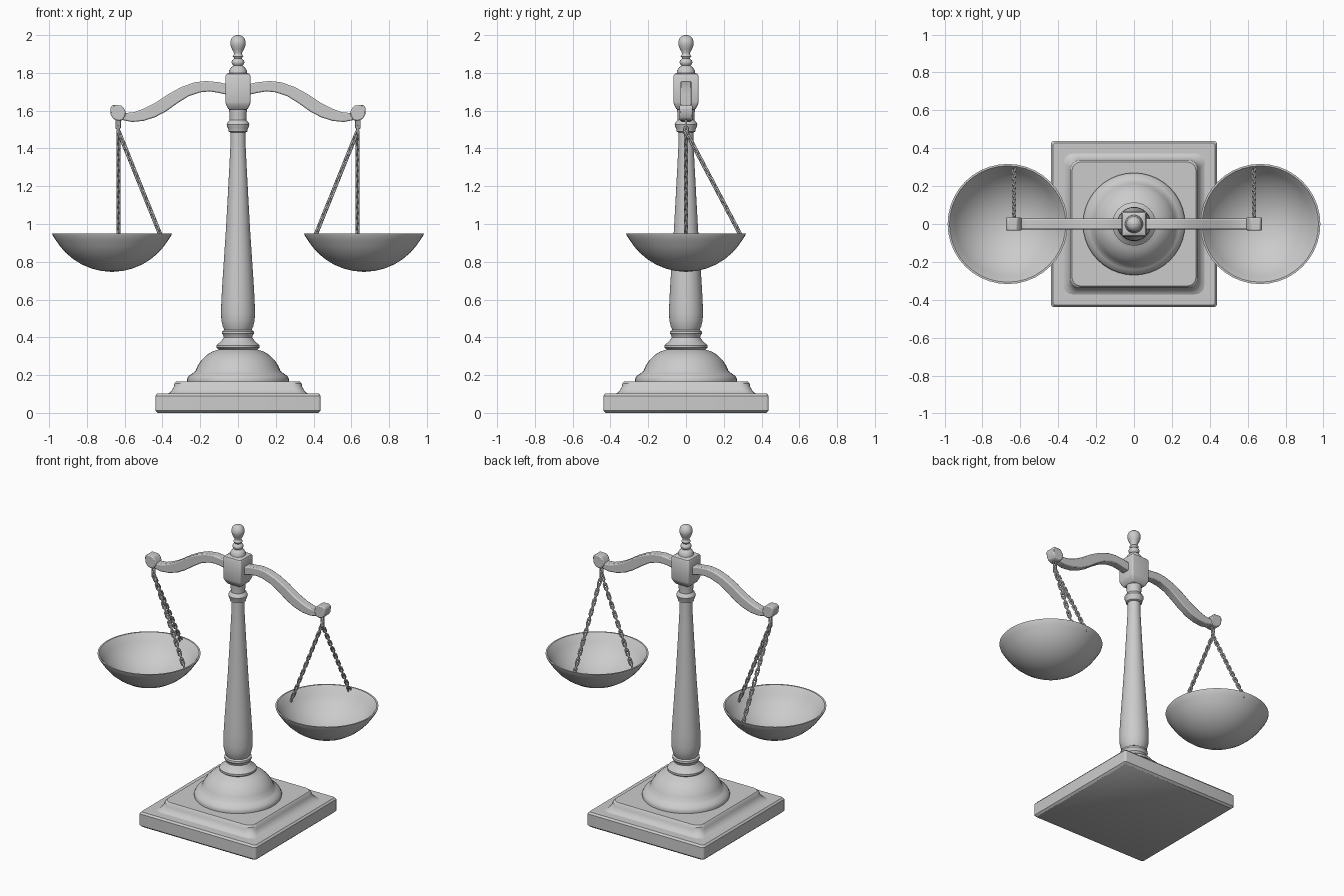
import bpy, bmesh
from math import sin, cos, pi, sqrt
from mathutils import Vector, Matrix

if "Cube" in bpy.data.objects:
    bpy.data.objects.remove(bpy.data.objects["Cube"])


def finish(name, bm, angle=0.6, bevel=0):
    bmesh.ops.recalc_face_normals(bm, faces=bm.faces)
    me = bpy.data.meshes.new(name)
    bm.to_mesh(me)
    bm.free()
    ob = bpy.data.objects.new(name, me)
    bpy.context.collection.objects.link(ob)
    bpy.ops.object.select_all(action='DESELECT')
    bpy.context.view_layer.objects.active = ob
    ob.select_set(True)
    bpy.ops.object.shade_smooth_by_angle(angle=angle)
    if bevel:
        m = ob.modifiers.new("bevel", 'BEVEL')
        m.width, m.segments, m.limit_method = bevel, 2, 'ANGLE'
    return ob


def circle(r, n=40):
    return [(r * cos(2 * pi * i / n), r * sin(2 * pi * i / n)) for i in range(n)]


def rounded_square(h, corner, n=5):
    pts = []
    for q in range(4):
        cx = (h - corner) * (1 if q in (0, 3) else -1)
        cy = (h - corner) * (1 if q < 2 else -1)
        for i in range(n):
            a = pi / 2 * (q + i / (n - 1))
            pts.append((cx + corner * cos(a), cy + corner * sin(a)))
    return pts


def loft(name, profile, ring=circle, x=0, angle=0.6):
    """Stack rings of (size, z) and cap both ends."""
    bm = bmesh.new()
    loops = [[bm.verts.new((x + px, py, z)) for px, py in ring(r)] for r, z in profile]
    for a, b in zip(loops, loops[1:]):
        for i in range(len(a)):
            j = (i + 1) % len(a)
            bm.faces.new((a[i], a[j], b[j], b[i]))
    bm.faces.new(loops[0])
    bm.faces.new(loops[-1])
    return finish(name, bm, angle)


def prism(name, outline, depth, s, bevel):
    """Extrude an x-z outline along y; s mirrors it in x."""
    bm = bmesh.new()
    f = bm.faces.new([bm.verts.new((s * x, -depth, z)) for x, z in outline])
    ext = bmesh.ops.extrude_face_region(bm, geom=[f])['geom']
    bmesh.ops.translate(bm, vec=(0, 2 * depth, 0),
                        verts=[v for v in ext if isinstance(v, bmesh.types.BMVert)])
    return finish(name, bm, 0.6, bevel)


def add_link(bm, mat, a=0.011, stretch=0.012, r=0.0055, n=10, m=6):
    """One elongated chain link lying in the local x-z plane."""
    rings = []
    for i in range(n):
        t = 2 * pi * (i + 0.5) / n
        shift = stretch if sin(t) > 0 else -stretch
        rings.append([bm.verts.new(mat @ Vector((
            (a * 0.8 + r * cos(u)) * cos(t), r * sin(u),
            (a + r * cos(u)) * sin(t) + shift)))
            for u in (2 * pi * k / m for k in range(m))])
    for i in range(n):
        p, q = rings[i], rings[(i + 1) % n]
        for k in range(m):
            l = (k + 1) % m
            bm.faces.new((p[k], p[l], q[l], q[k]))


def chain(name, start, end, pitch=0.031):
    bm = bmesh.new()
    start, end = Vector(start), Vector(end)
    d = end - start
    n = round(d.length / pitch)
    rot = d.to_track_quat('Z', 'Y').to_matrix().to_4x4()
    for i in range(n):
        p = start + d * ((i + 0.5) / n)
        add_link(bm, Matrix.Translation(p) @ rot @ Matrix.Rotation(i * pi / 2 + pi / 4, 4, 'Z'))
    return finish(name, bm, 1.2)


# Square plinth, coved tier and dome
loft("plinth", [(0.425, 0), (0.438, 0.012), (0.438, 0.09), (0.428, 0.102)],
     lambda h: rounded_square(h, 0.015))
loft("coved_tier", [(0.38, 0.098), (0.362, 0.107), (0.35, 0.12), (0.34, 0.138),
                    (0.337, 0.155), (0.328, 0.165)],
     lambda h: rounded_square(h, 0.05))
loft("dome", [(0.268, 0.16), (0.27, 0.178), (0.262, 0.195), (0.24, 0.21), (0.225, 0.222),
              (0.213, 0.25), (0.193, 0.28), (0.165, 0.307), (0.135, 0.325), (0.105, 0.335),
              (0.09, 0.345)])

# Column with collars
loft("column_collar", [(0.1, 0.335), (0.114, 0.345), (0.114, 0.358), (0.1, 0.37), (0.085, 0.385),
                       (0.075, 0.4), (0.078, 0.41), (0.085, 0.42), (0.083, 0.432), (0.07, 0.44)])
loft("column", [(0.068, 0.43), (0.08, 0.455), (0.088, 0.49), (0.09, 0.53), (0.088, 0.6),
                (0.082, 0.7), (0.074, 0.82), (0.064, 0.97), (0.054, 1.15), (0.045, 1.32),
                (0.04, 1.42), (0.039, 1.5)])
loft("column_capital", [(0.04, 1.485), (0.05, 1.49), (0.052, 1.505), (0.057, 1.515), (0.06, 1.527),
                        (0.054, 1.54), (0.044, 1.55), (0.045, 1.58), (0.05, 1.63)])

# Square head block with tapered ends
loft("head_block", [(0.045, 1.605), (0.052, 1.61), (0.064, 1.635), (0.067, 1.645), (0.067, 1.782),
                    (0.062, 1.793), (0.05, 1.8)], lambda h: rounded_square(h, 0.01))

# Finial
loft("finial", [(0.048, 1.795), (0.046, 1.815), (0.036, 1.83), (0.024, 1.838), (0.03, 1.845),
                (0.035, 1.856), (0.03, 1.868), (0.02, 1.875), (0.022, 1.882), (0.029, 1.888),
                (0.022, 1.897), (0.021, 1.905), (0.032, 1.925), (0.041, 1.95), (0.041, 1.965),
                (0.034, 1.985), (0.018, 1.997), (0.004, 2.0)], angle=0.9)

# Curved arm outline and scroll tip outline
arm = [(0.04, 1.735), (0.1, 1.75), (0.17, 1.757), (0.23, 1.75), (0.3, 1.725), (0.37, 1.687),
       (0.44, 1.64), (0.5, 1.61), (0.55, 1.592), (0.59, 1.588), (0.62, 1.6), (0.64, 1.57),
       (0.61, 1.55), (0.56, 1.54), (0.5, 1.546), (0.44, 1.565), (0.38, 1.597), (0.32, 1.64),
       (0.26, 1.677), (0.2, 1.697), (0.15, 1.702), (0.1, 1.694), (0.04, 1.68)]
tip = [(0.592, 1.585), (0.603, 1.612), (0.618, 1.628), (0.665, 1.63), (0.676, 1.615),
       (0.674, 1.58), (0.66, 1.556), (0.635, 1.546), (0.61, 1.55)]

# Thin spherical-cap pan: outer surface up to the rim, then down inside
R, T, RIM, Z0 = 0.348, 0.012, 0.95, 0.747
radii = [0.01, 0.06, 0.11, 0.16, 0.205, 0.245, 0.275, 0.298]
cap = lambda r, rad: Z0 + R - sqrt(rad * rad - r * r)
pan = [(r, cap(r, R)) for r in radii] + [(0.313, RIM - 0.012), (0.317, RIM), (0.307, RIM)]
pan += [(r, cap(r, R - T)) for r in reversed(radii)]

for side, s in (("left", -1), ("right", 1)):
    prism(side + "_arm", arm, 0.028, s, 0.007)
    prism(side + "_arm_tip", tip, 0.034, s, 0.006)
    loft(side + "_pan", pan, x=s * 0.667, angle=0.7)
    # Hanger ring, then one chain to the inner side and one to the back
    bm = bmesh.new()
    add_link(bm, Matrix.Translation((s * 0.635, 0, 1.53)), 0.012, 0.014, 0.006)
    add_link(bm, Matrix.Translation((s * 0.635, 0, 1.495)) @ Matrix.Rotation(pi / 2, 4, 'Z'),
             0.013, 0.008, 0.006)
    finish(side + "_hanger", bm, 1.2)
    chain(side + "_inner_chain", (s * 0.632, 0, 1.49), (s * 0.4, 0, 0.915))
    chain(side + "_back_chain", (s * 0.633, 0, 1.49), (s * 0.633, 0.295, 0.93))
